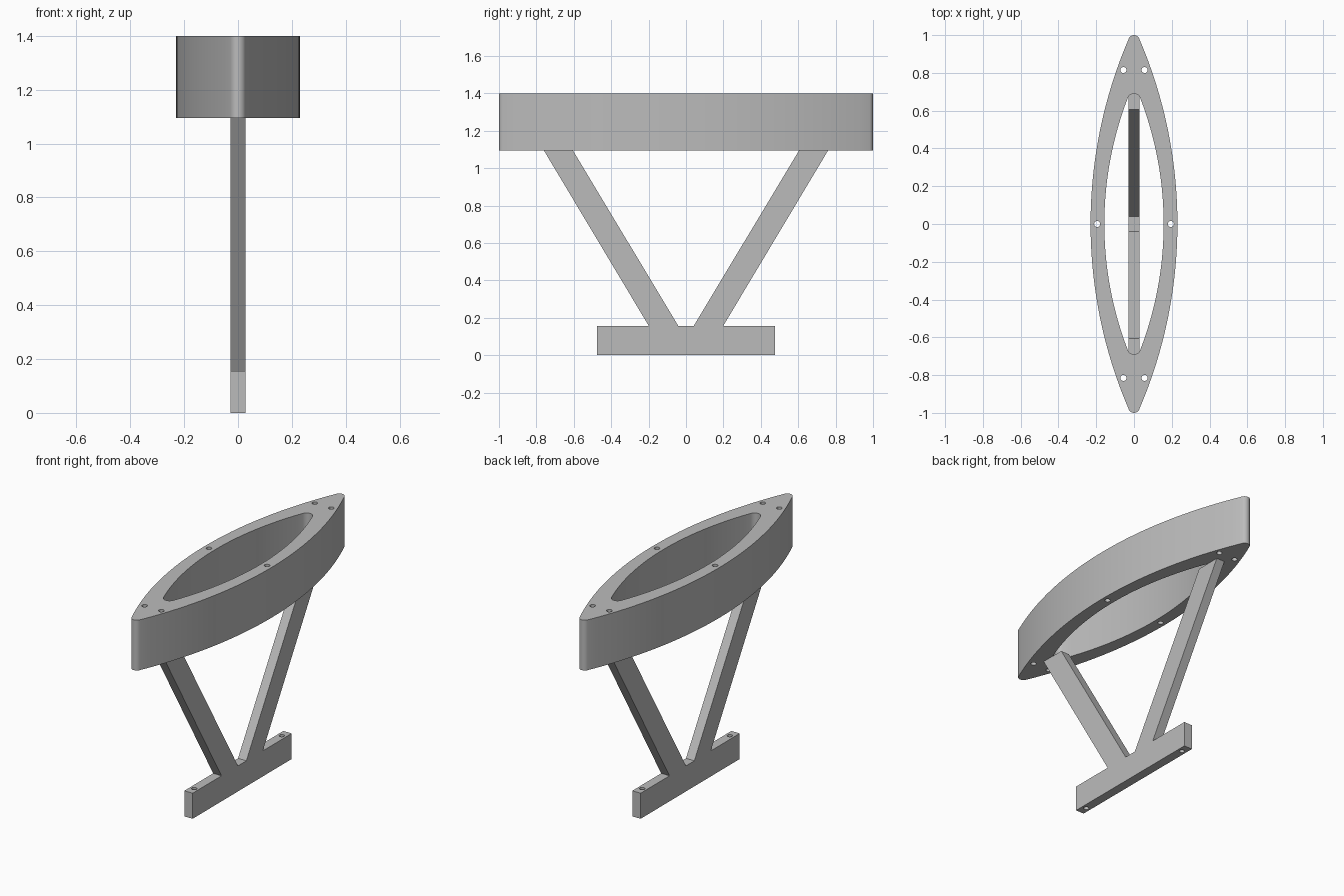
import bpy, bmesh, math
from mathutils import Vector

cube = bpy.data.objects.get("Cube")
if cube:
    bpy.data.objects.remove(cube)

grey = bpy.data.materials.new("plain grey")
grey.use_nodes = True
grey.diffuse_color = (0.5, 0.5, 0.5, 1)
grey.node_tree.nodes["Principled BSDF"].inputs["Base Color"].default_value = (0.5, 0.5, 0.5, 1)


def circle(cx, cy, r, n=20):
    return [(cx + r * math.cos(math.tau * i / n), cy + r * math.sin(math.tau * i / n))
            for i in range(n)]


def lens(a, b, r, n=16, tip=5):
    """Pointed oval of half width a and half length b, tips rounded by r."""
    R = (a * a + b * b - 2 * b * r) / (2 * (a - r))
    end = math.atan2(b - r, R - a)
    # quarter outline: long side arc, then the tip arc
    q = [(a - R + R * math.cos(end * i / n), R * math.sin(end * i / n)) for i in range(n + 1)]
    for i in range(1, tip + 1):
        t = end + (math.pi / 2 - end) * i / tip
        q.append((r * math.cos(t), b - r + r * math.sin(t)))
    half = q + [(-x, y) for x, y in q[-2::-1]]
    return half + [(-x, -y) for x, y in half[1:-1]]


def extrude_loops(name, loops, place, depth):
    """Fill an outline with its holes and extrude it along depth."""
    bm = bmesh.new()
    for loop in loops:
        vs = [bm.verts.new(place(*p)) for p in loop]
        for i, v in enumerate(vs):
            bm.edges.new((v, vs[i - 1]))
    bmesh.ops.triangle_fill(bm, use_beauty=True, edges=bm.edges[:])
    out = bmesh.ops.extrude_face_region(bm, geom=bm.faces[:], use_keep_orig=True)
    moved = [g for g in out["geom"] if isinstance(g, bmesh.types.BMVert)]
    bmesh.ops.translate(bm, verts=moved, vec=Vector(depth))
    bmesh.ops.recalc_face_normals(bm, faces=bm.faces[:])
    me = bpy.data.meshes.new(name)
    bm.to_mesh(me)
    bm.free()
    me.materials.append(grey)
    ob = bpy.data.objects.new(name, me)
    bpy.context.collection.objects.link(ob)
    return ob


def activate(ob):
    bpy.ops.object.select_all(action='DESELECT')
    ob.select_set(True)
    bpy.context.view_layer.objects.active = ob


# Pointed oval ring with six through holes
RING_Z, TOP_Z, BASE_Z = 1.095, 1.4, 0.155
holes = [circle(sx * 0.056, sy * 0.815, 0.016) for sx in (-1, 1) for sy in (-1, 1)]
holes += [circle(sx * 0.195, 0, 0.016) for sx in (-1, 1)]
ring = extrude_loops("oval_ring", [lens(0.23, 1, 0.03), lens(0.157, 0.69, 0.035)] + holes,
                     lambda x, y: (x, y, RING_Z), (0, 0, TOP_Z - RING_Z))

# Stand: base bar and two slanted struts in one profile
W = 0.028
side = [(0.475, 0), (0.475, BASE_Z), (0.198, BASE_Z), (0.76, RING_Z),
        (0.605, RING_Z), (0.04, BASE_Z)]
profile = side + [(-y, z) for y, z in reversed(side)]
stand = extrude_loops("strut_stand", [profile], lambda y, z: (-W, y, z), (2 * W, 0, 0))

# Screw holes through the ends of the base bar
cutter = extrude_loops("base_hole_cutter", [circle(0, s * 0.42, 0.015) for s in (-1, 1)],
                       lambda x, y: (x, y, -0.05), (0, 0, 0.3))
cutter.hide_render = True
mod = stand.modifiers.new("holes", 'BOOLEAN')
mod.operation = 'DIFFERENCE'
mod.solver = 'EXACT'
mod.object = cutter
activate(stand)
bpy.ops.object.modifier_apply(modifier=mod.name)
bpy.data.objects.remove(cutter)

for ob in (ring, stand):
    activate(ob)
    bpy.ops.object.shade_smooth_by_angle(angle=math.radians(30))
